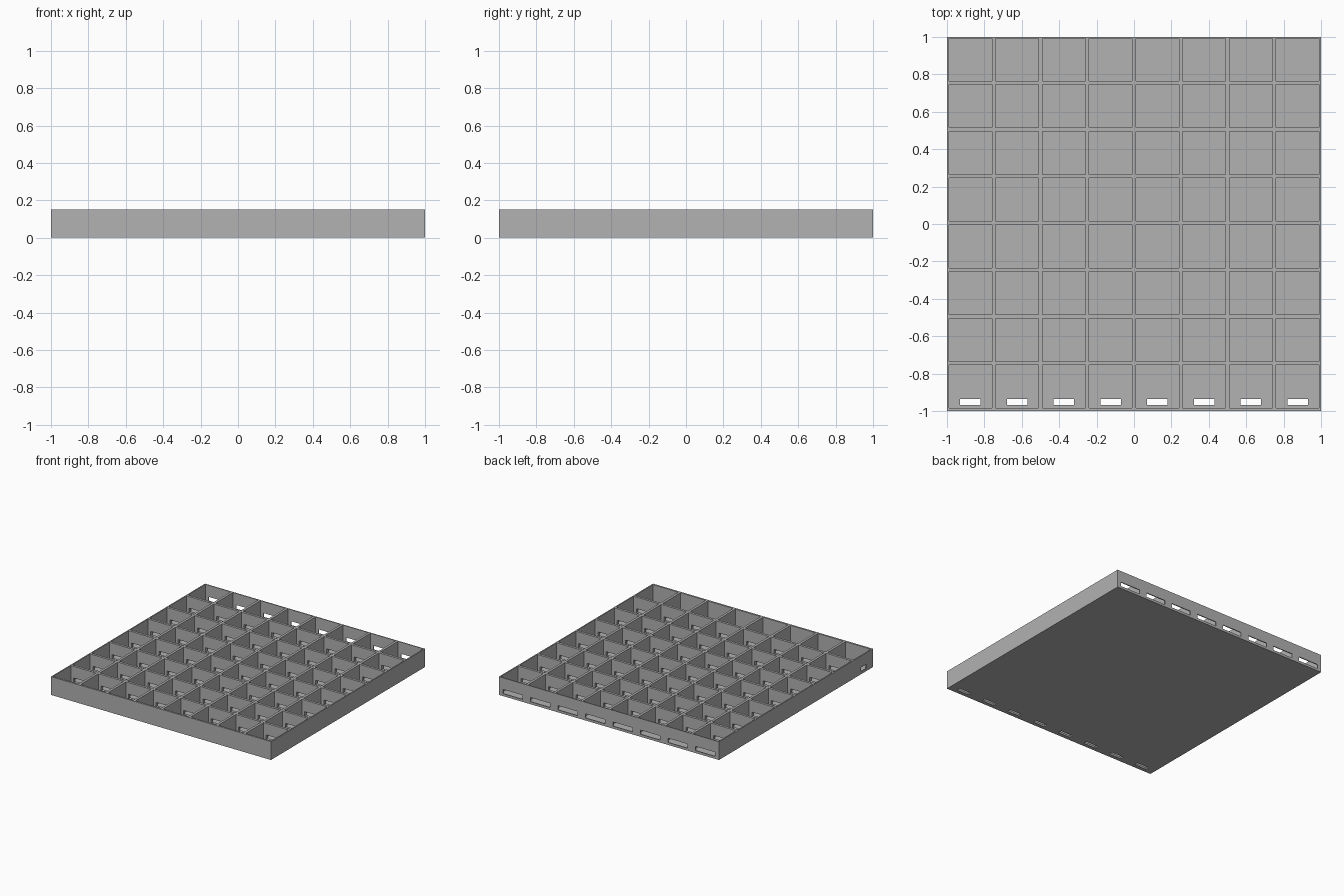
import bpy
import bmesh
from mathutils import Matrix, Vector

default = bpy.data.objects.get("Cube")
if default:
    bpy.data.objects.remove(default, do_unlink=True)

COUNT = 8            # cells per side
PITCH = 0.25
HEIGHT = 0.15
FLOOR = 0.015
WALL = 0.01          # half of an inner wall
SHIFT = 0.005        # cells sit slightly towards the back

grey = bpy.data.materials.new("light grey")
grey.use_nodes = True
colour = (0.445, 0.445, 0.445, 1)
grey.diffuse_color = colour
grey.node_tree.nodes["Principled BSDF"].inputs["Base Color"].default_value = colour


def box_object(name, boxes):
    """One mesh object from (low corner, high corner) boxes."""
    bm = bmesh.new()
    for low, high in boxes:
        low, high = Vector(low), Vector(high)
        place = Matrix.Translation((low + high) / 2) @ Matrix.Diagonal((*(high - low), 1))
        bmesh.ops.create_cube(bm, size=1, matrix=place)
    mesh = bpy.data.meshes.new(name)
    bm.to_mesh(mesh)
    bm.free()
    mesh.materials.append(grey)
    obj = bpy.data.objects.new(name, mesh)
    bpy.context.collection.objects.link(obj)
    return obj


centres = [-1 + PITCH * (i + 0.5) for i in range(COUNT)]
half = PITCH / 2 - WALL

# Solid tray block
tray = box_object("grid_tray", [((-1, -1, 0), (1, 1, HEIGHT))])

# Square open cells; the outer walls are thinner at the back than at the front
cells = [((x - half, y + SHIFT - half, FLOOR),
          (x + half, min(y + SHIFT + half, 0.992), HEIGHT + 0.1))
         for x in centres for y in centres]

# Flat channels through the cross walls, open at the back
channels = [((x - 0.09, -0.87, 0.02), (x + 0.09, 1.1, 0.055)) for x in centres]

# Floor slots in the front row, and one side opening in the front corner
openings = [((x - 0.055, -0.968, -0.1), (x + 0.055, -0.936, 0.05)) for x in centres]
openings.append(((-1.1, -0.915, 0.02), (-0.95, -0.845, 0.055)))

cutters = []
for name, boxes in (("cell_cutter", cells), ("channel_cutter", channels),
                    ("opening_cutter", openings)):
    cutter = box_object(name, boxes)
    cutter.hide_render = True
    cut = tray.modifiers.new(name, "BOOLEAN")
    cut.operation = "DIFFERENCE"
    cut.solver = "EXACT"
    cut.object = cutter
    cutters.append(cutter)

# Bake the cuts and drop the cutters
graph = bpy.context.evaluated_depsgraph_get()
baked = bpy.data.meshes.new_from_object(tray.evaluated_get(graph))
tray.modifiers.clear()
tray.data = baked
for cutter in cutters:
    bpy.data.objects.remove(cutter, do_unlink=True)
